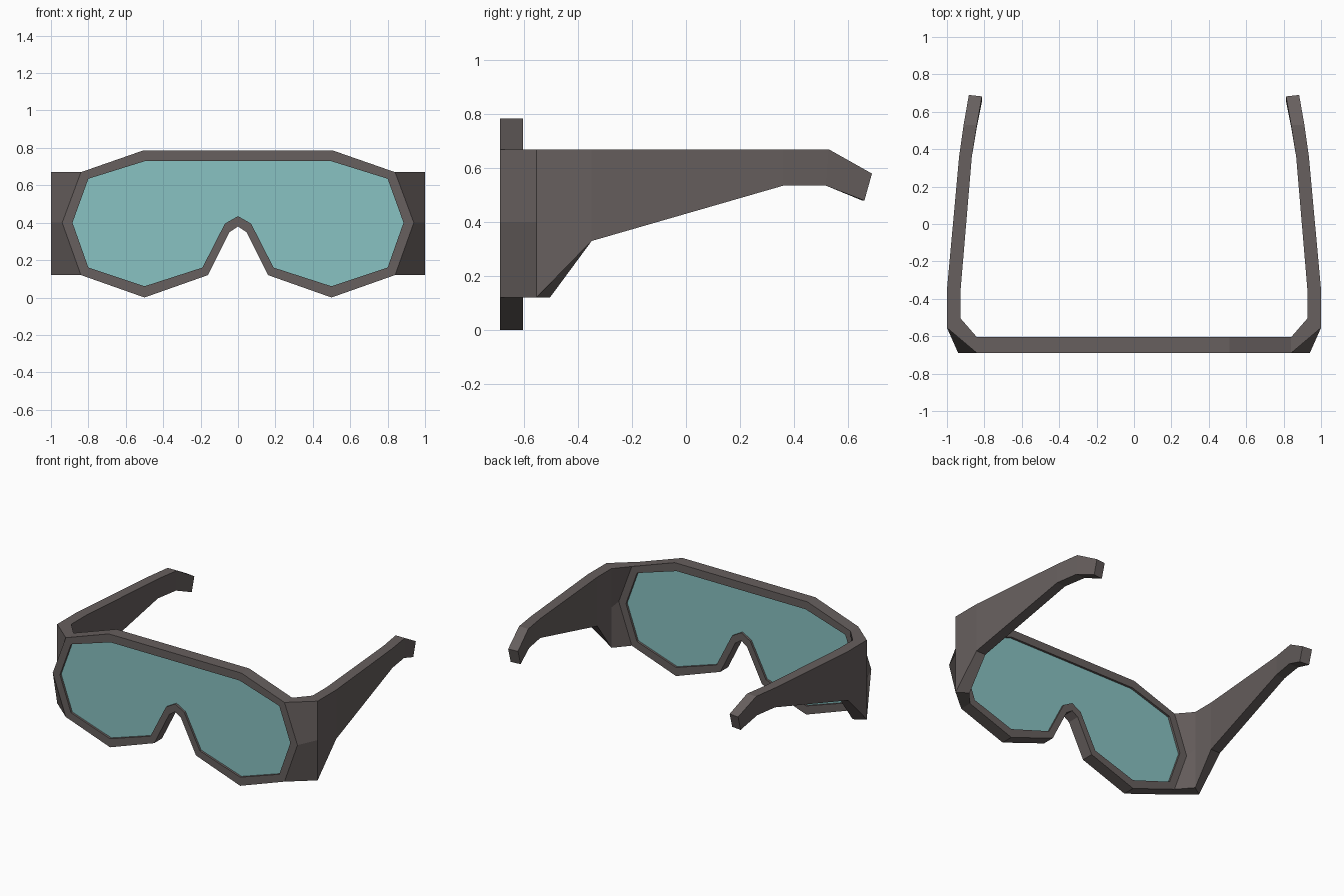
import bpy, bmesh

if "Cube" in bpy.data.objects:
    bpy.data.objects.remove(bpy.data.objects["Cube"])

def material(name, rgb):
    m = bpy.data.materials.new(name)
    m.diffuse_color = (*rgb, 1)
    m.use_nodes = True
    m.node_tree.nodes["Principled BSDF"].inputs["Base Color"].default_value = m.diffuse_color
    return m

FRAME = material("warm dark grey", (0.135, 0.115, 0.112))
LENS = material("teal lens", (0.25, 0.54, 0.54))

def make(name, bm, mat):
    bmesh.ops.recalc_face_normals(bm, faces=bm.faces[:])
    me = bpy.data.meshes.new(name)
    bm.to_mesh(me)
    bm.free()
    me.materials.append(mat)
    ob = bpy.data.objects.new(name, me)
    bpy.context.collection.objects.link(ob)
    return ob

def full(half):
    """Right half outline (top to notch) mirrored into a closed loop."""
    return half + [(-x, z) for x, z in reversed(half) if x > 0]

def ring(bm, outline, y):
    return [bm.verts.new((x, y, z)) for x, z in outline]

def bridge(bm, a, b, closed=True):
    n = len(a)
    for i in range(n if closed else n - 1):
        j = (i + 1) % n
        bm.faces.new((a[i], a[j], b[j], b[i]))

outer = full([(.51, .785), (.84, .67), (.94, .40), (.84, .12),
              (.50, 0), (.16, .12), (.045, .35), (0, .38)])
inner = full([(.495, .73), (.80, .635), (.885, .40), (.80, .16),
              (.50, .06), (.19, .16), (.07, .395), (0, .435)])
FRONT, BACK = -.69, -.605

# rim around the lens
bm = bmesh.new()
loops = [ring(bm, o, y) for o, y in
         ((outer, FRONT), (outer, BACK), (inner, BACK), (inner, FRONT))]
for i in range(4):
    bridge(bm, loops[i], loops[(i + 1) % 4])
make("rim", bm, FRAME)

# one-piece lens, slightly recessed
bm = bmesh.new()
a, b = ring(bm, inner, FRONT + .015), ring(bm, inner, BACK - .015)
bm.faces.new(a)
bm.faces.new(b)
bridge(bm, a, b)
make("lens", bm, LENS)

# temple arm with hinge block, mirrored to the other side
bm = bmesh.new()
V = lambda *p: bm.verts.new(p)
# hinge: starts on the rim's angled side, ends at the straight arm
out0, in0 = ([V(x, y, z) for x, z in outer[1:4]] for y in (FRONT, BACK))
out1 = [V(1, -.555, z) for z in (.67, .40, .12)]
in1 = [V(.927, -.505, z) for z in (.67, .40, .12)]
bridge(bm, out0, out1, False)
bridge(bm, in0, in1, False)
for k in (0, 2):
    bm.faces.new((out0[k], out1[k], in1[k], in0[k]))
# arm sections: outer x, inner x, top y, top z, bottom y, bottom z
sections = [(1, .927, -.35, .67, -.35, .33),
            (.935, .867, .36, .67, .36, .535),
            (.911, .840, .53, .67, .52, .535),
            (.883, .813, .69, .58, .662, .48)]
prev = (out1, in1)
for xo, xi, yt, zt, yb, zb in sections:
    skew = .008 if yt > .6 else 0
    o = [V(xo, yt, zt), V(xo, yb, zb)]
    n = [V(xi, yt - skew, zt), V(xi, yb - skew, zb)]
    for p, q in zip(prev, (o, n)):
        bm.faces.new(p + q[::-1])
    for k in (0, -1):
        bm.faces.new((prev[0][k], o[k], n[k], prev[1][k]))
    prev = (o, n)
bm.faces.new(prev[0] + prev[1][::-1])
arm = make("temple_arms", bm, FRAME)
mod = arm.modifiers.new("mirror", 'MIRROR')
mod.use_axis[0] = True
mod.use_mirror_merge = False
